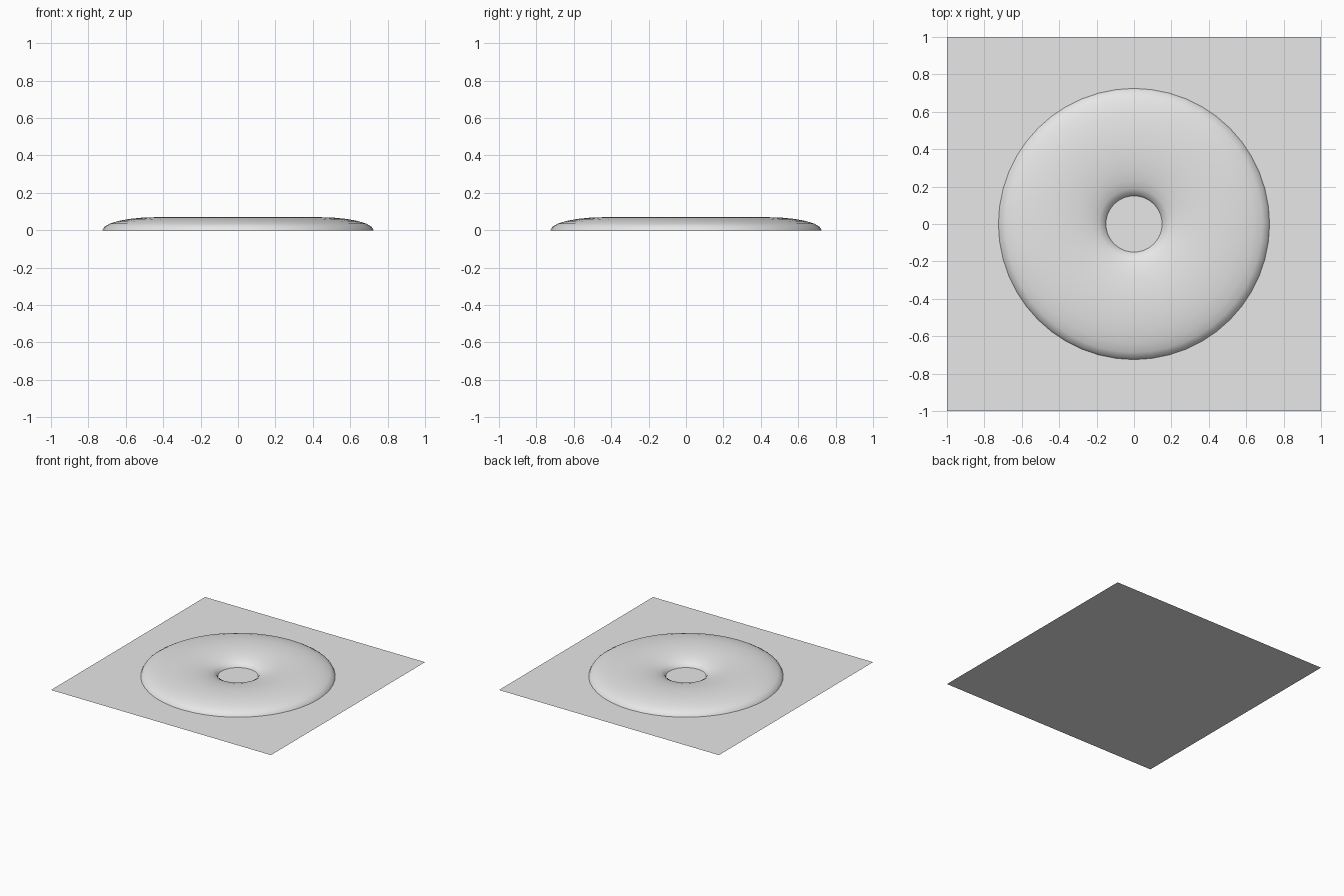
import bpy
import bmesh
from math import cos, sin, pi

cube = bpy.data.objects.get("Cube")
if cube:
    bpy.data.objects.remove(cube, do_unlink=True)

grey = bpy.data.materials.new("light_grey")
grey.use_nodes = True
colour = (0.8, 0.8, 0.8, 1)
grey.diffuse_color = colour
grey.node_tree.nodes["Principled BSDF"].inputs["Base Color"].default_value = colour


def add_object(name, bm):
    mesh = bpy.data.meshes.new(name)
    bm.to_mesh(mesh)
    bm.free()
    mesh.materials.append(grey)
    obj = bpy.data.objects.new(name, mesh)
    bpy.context.collection.objects.link(obj)
    return obj


# Flat square base sheet
bm = bmesh.new()
bmesh.ops.create_grid(bm, x_segments=1, y_segments=1, size=1)
add_object("base_sheet", bm)

# Low domed ring: the upper half of a flattened torus, spun from its profile
MAJOR, MINOR, HEIGHT = 0.4375, 0.2875, 0.07
STEPS, SEGMENTS = 12, 48
bm = bmesh.new()
profile = []
for i in range(STEPS + 1):
    a = pi * i / STEPS
    profile.append(bm.verts.new((MAJOR + MINOR * cos(a), 0, HEIGHT * sin(a))))
edges = [bm.edges.new(pair) for pair in zip(profile, profile[1:])]
bmesh.ops.spin(bm, geom=profile + edges, cent=(0, 0, 0), axis=(0, 0, 1),
               angle=2 * pi, steps=SEGMENTS, use_duplicate=False)
bmesh.ops.remove_doubles(bm, verts=bm.verts[:], dist=0.0001)
bmesh.ops.recalc_face_normals(bm, faces=bm.faces[:])
# Make the open shell face upward
if sum(f.normal.z for f in bm.faces) < 0:
    bmesh.ops.reverse_faces(bm, faces=bm.faces[:])
for f in bm.faces:
    f.smooth = True
add_object("domed_ring", bm)
